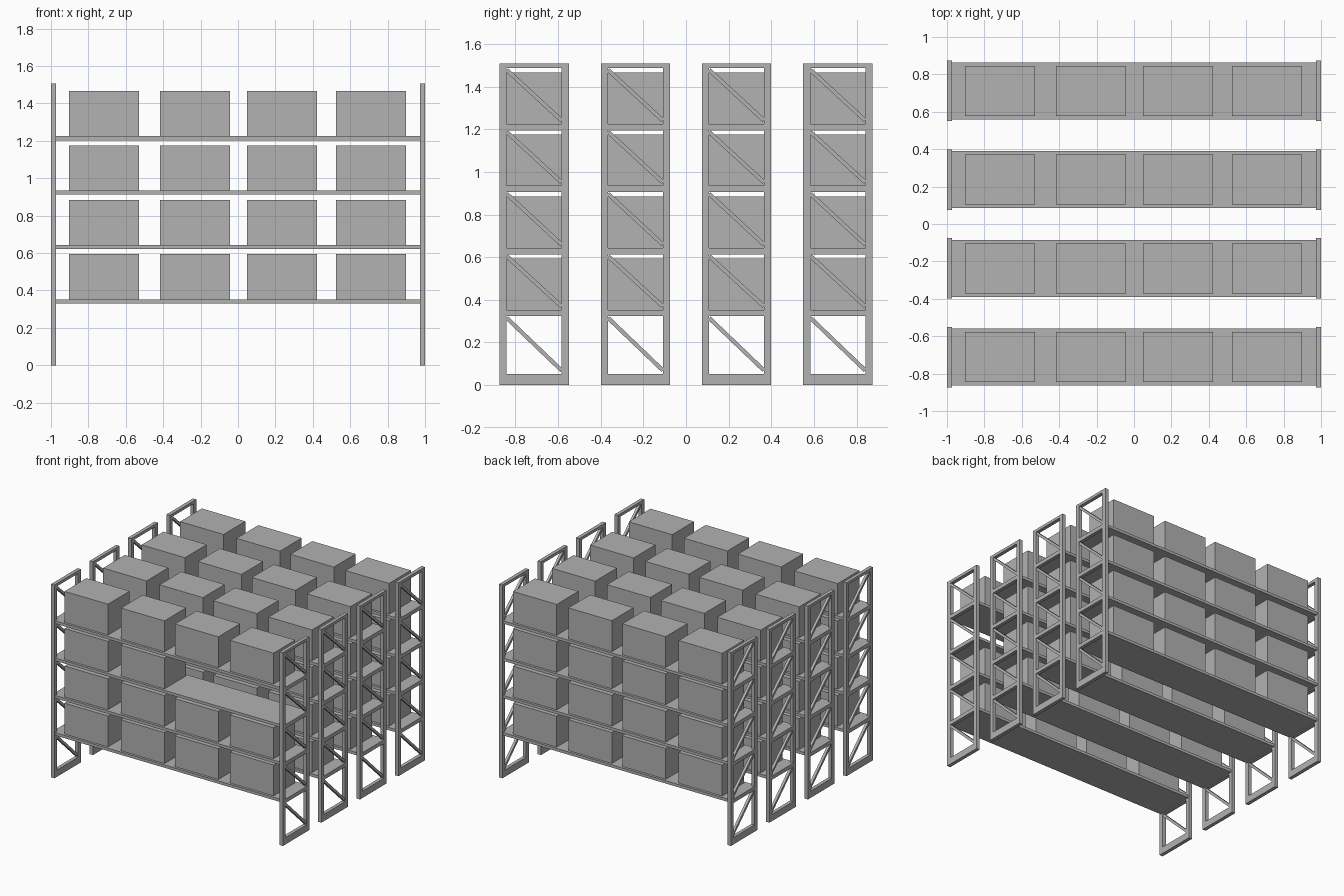
import bpy
import math

if "Cube" in bpy.data.objects:
    bpy.data.objects.remove(bpy.data.objects["Cube"], do_unlink=True)

# Single grey finish
grey = bpy.data.materials.new("warehouse_grey")
grey.use_nodes = True
colour = (0.445, 0.445, 0.445, 1)
grey.diffuse_color = colour
grey.node_tree.nodes["Principled BSDF"].inputs["Base Color"].default_value = colour

# Main dimensions
RACKS = {"front": -0.712, "front_middle": -0.237, "back_middle": 0.237, "back": 0.712}
SHELF_TOPS = [0.353, 0.643, 0.935, 1.225]
BOX_COLUMNS = [-0.717, -0.23, 0.235, 0.711]
BOX_SIZE = (0.375, 0.268, 0.241)
HEIGHT = 1.508
DEPTH = 0.325
POST_X = 0.028
POST_Y = 0.034
FOOT = 0.053
SHELF = 0.022
BAR = 0.03


def block(name, centre, size, tilt=0):
    bpy.ops.mesh.primitive_cube_add(size=1, location=centre, rotation=(tilt, 0, 0))
    obj = bpy.context.object
    obj.name = name
    obj.scale = size
    obj.data.materials.append(grey)
    return obj


def end_frame(name, x, y):
    # Uprights
    reach = (DEPTH - POST_Y) / 2
    for label, offset in (("front", -reach), ("back", reach)):
        block(f"{name}_{label}_post", (x, y + offset, HEIGHT / 2), (POST_X, POST_Y, HEIGHT))

    # Horizontal rails: foot, one under each shelf, top
    inner = DEPTH - 2 * POST_Y
    rails = [(0, FOOT)] + [(top - BAR, top) for top in SHELF_TOPS] + [(HEIGHT - 0.022, HEIGHT)]
    for low, high in rails:
        block(f"{name}_rail", (x, y, (low + high) / 2), (POST_X, inner, high - low))

    # Diagonal brace in each bay, high at the front
    for lower, upper in zip(rails, rails[1:]):
        low, high = lower[1] + 0.016, upper[0] - 0.008
        rise = high - low
        block(f"{name}_brace", (x, y, (low + high) / 2),
              (0.02, math.hypot(inner, rise), 0.019), -math.atan2(rise, inner))


for rack, y in RACKS.items():
    for side, x in (("right", -1), ("left", 1)):
        end_frame(f"{rack}_rack_{side}", x * (1 - POST_X / 2), y)

    for level, top in enumerate(SHELF_TOPS):
        # Shelf board between the end frames
        block(f"{rack}_shelf", (0, y, top - SHELF / 2), (2 - 2 * POST_X, 0.305, SHELF))

        # Stored boxes, with an empty half shelf on the front rack
        for x in BOX_COLUMNS:
            if rack == "front" and level == 2 and x > 0:
                continue
            block(f"{rack}_storage_box", (x, y, top + BOX_SIZE[2] / 2), BOX_SIZE)
